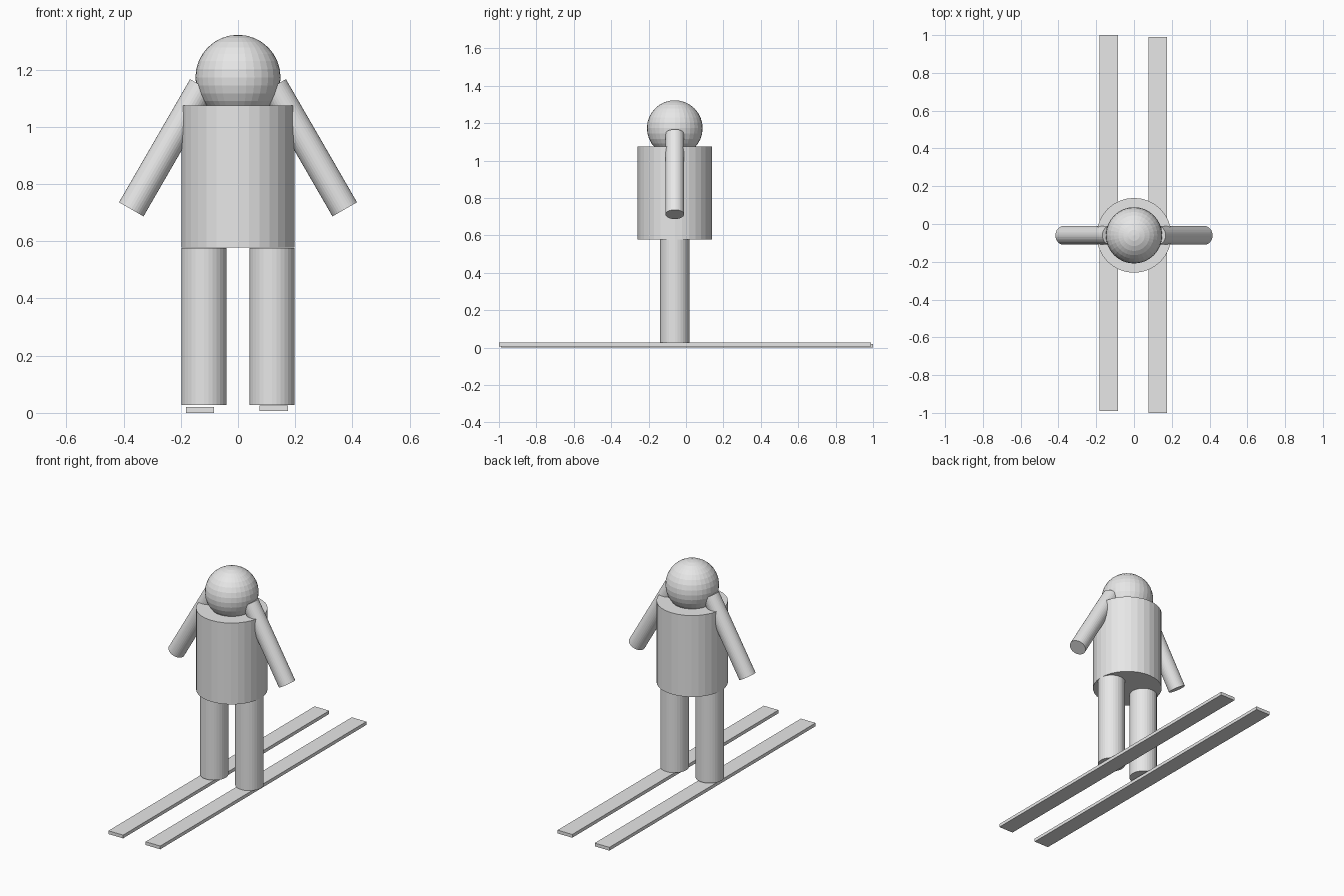
import bpy
import math

cube = bpy.data.objects.get("Cube")
if cube:
    bpy.data.objects.remove(cube, do_unlink=True)

BODY_Y = -0.06

# One plain grey for the whole figure
grey = bpy.data.materials.new("plain grey")
grey.use_nodes = True
colour = (0.8, 0.8, 0.8, 1)
grey.diffuse_color = colour
grey.node_tree.nodes["Principled BSDF"].inputs["Base Color"].default_value = colour


def finish(name):
    ob = bpy.context.object
    ob.name = name
    ob.data.materials.append(grey)
    return ob


def cylinder(name, radius, depth, x, z, tilt=0):
    bpy.ops.mesh.primitive_cylinder_add(
        vertices=32, radius=radius, depth=depth,
        location=(x, BODY_Y, z), rotation=(0, tilt, 0))
    return finish(name)


def ski(name, x, y, z):
    bpy.ops.mesh.primitive_cube_add(size=1, location=(x, y, z))
    ob = finish(name)
    ob.scale = (0.099, 1.99, 0.02)


# Head and torso
bpy.ops.mesh.primitive_uv_sphere_add(
    segments=32, ring_count=16, radius=0.149, location=(0, BODY_Y, 1.173))
finish("head")
cylinder("torso", 0.198, 0.497, 0, 0.826)

# Arms slope outward, legs stand straight
for side, s in (("left", 1), ("right", -1)):
    cylinder(side + "_arm", 0.0495, 0.497, s * 0.249, 0.927, -s * math.radians(30))
    cylinder(side + "_leg", 0.079, 0.55, s * 0.119, 0.302)

# Skis sit very slightly out of step
ski("left_ski", 0.125, -0.005, 0.016)
ski("right_ski", -0.133, 0.005, 0.01)
